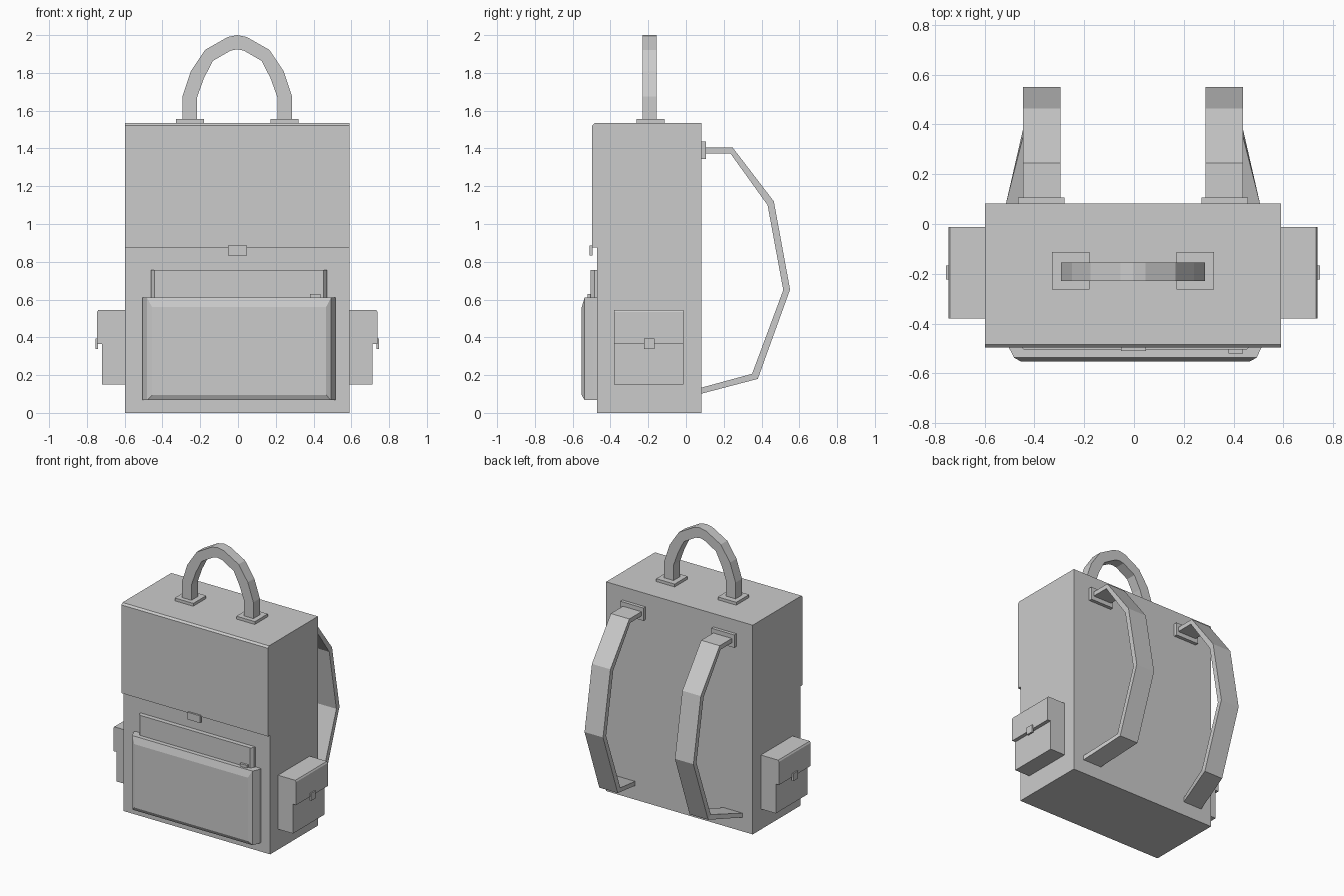
import bpy, bmesh

if "Cube" in bpy.data.objects:
    bpy.data.objects.remove(bpy.data.objects["Cube"])

CX = -0.004  # symmetry plane of the bag


def finish(name, bm):
    bmesh.ops.recalc_face_normals(bm, faces=bm.faces)
    me = bpy.data.meshes.new(name)
    bm.to_mesh(me)
    bm.free()
    ob = bpy.data.objects.new(name, me)
    bpy.context.collection.objects.link(ob)
    return ob


def loft(name, rings):
    """Skin matching closed rings of points and cap both ends."""
    bm = bmesh.new()
    rows = [[bm.verts.new(p) for p in ring] for ring in rings]
    n = len(rows[0])
    for a, b in zip(rows, rows[1:]):
        for i in range(n):
            j = (i + 1) % n
            bm.faces.new((a[i], a[j], b[j], b[i]))
    bm.faces.new(rows[0])
    bm.faces.new(rows[-1])
    return finish(name, bm)


def box(name, x, y, z):
    return loft(name, [[(x[0], y[0], k), (x[1], y[0], k), (x[1], y[1], k), (x[0], y[1], k)] for k in z])


def rect_xz(x0, x1, y, z0, z1):
    return [(x0, y, z0), (x1, y, z0), (x1, y, z1), (x0, y, z1)]


# Main body, with the overhanging front flap in its side profile
profile = [(0.082, 0), (0.082, 1.535), (-0.484, 1.535), (-0.497, 1.522),
           (-0.497, 0.875), (-0.471, 0.875), (-0.471, 0)]
loft("bag_body", [[(CX + s * 0.595, y, z) for y, z in profile] for s in (-1, 1)])

# Front flap clasp
box("flap_clasp", (-0.053, 0.048), (-0.51, -0.494), (0.833, 0.886))

# Front pocket with sloped edges, raised lip and zip pull
loft("front_pocket", [rect_xz(-0.506, 0.515, -0.465, 0.067, 0.61),
                      rect_xz(-0.506, 0.515, -0.49, 0.067, 0.61),
                      rect_xz(-0.482, 0.493, -0.537, 0.067, 0.61),
                      rect_xz(-0.455, 0.466, -0.552, 0.095, 0.56)])
loft("pocket_lip", [rect_xz(-0.46, 0.47, -0.465, 0.58, 0.757),
                    rect_xz(-0.46, 0.47, -0.485, 0.58, 0.757),
                    rect_xz(-0.443, 0.453, -0.505, 0.58, 0.757)])
box("zip_pull", (0.38, 0.437), (-0.521, -0.503), (0.6, 0.63))

# Carry handle: faceted arch, half profile mirrored
outer = [(0.29, 1.54), (0.29, 1.675), (0.245, 1.81), (0.17, 1.922), (0.05, 1.99), (0, 2.0)]
inner = [(0.213, 1.54), (0.213, 1.67), (0.177, 1.77), (0.13, 1.863), (0.035, 1.918), (0, 1.925)]
pairs = list(zip(outer, inner))
arch = [((-o[0], o[1]), (-i[0], i[1])) for o, i in pairs] + pairs[-2::-1]
y0, y1 = -0.23, -0.155
loft("carry_handle", [[(CX + o[0], y0, o[1]), (CX + o[0], y1, o[1]),
                       (CX + i[0], y1, i[1]), (CX + i[0], y0, i[1])] for o, i in arch])

# Strap side profile (y, z): outer and inner edge, plus outward shift at the lower end
strap = [((0.08, 1.406), (0.08, 1.374), 0), ((0.246, 1.406), (0.235, 1.374), 0),
         ((0.465, 1.12), (0.432, 1.1), 0), ((0.551, 0.653), (0.515, 0.65), 0),
         ((0.38, 0.18), (0.35, 0.207), 0), ((0.075, 0.1), (0.075, 0.132), 0.07)]

for side, s in (("left", -1), ("right", 1)):
    def X(v):
        return CX + s * v

    # Handle base plates
    box(side + "_handle_base", (X(0.175), X(0.325)), (-0.263, -0.113), (1.53, 1.556))

    # Shoulder straps and their anchor plates
    loft(side + "_shoulder_strap",
         [[(X(0.292 + d), *o), (X(0.442 + d), *o), (X(0.442 + d), *i), (X(0.292 + d), *i)]
          for o, i, d in strap])
    box(side + "_strap_anchor", (X(0.276), X(0.462)), (0.078, 0.106), (1.343, 1.437))

    # Side pockets with overhanging flap and clasp
    side_profile = [(0.59, 0.15), (0.716, 0.15), (0.716, 0.366), (0.742, 0.366),
                    (0.742, 0.535), (0.735, 0.546), (0.59, 0.546)]
    loft(side + "_side_pocket", [[(X(x), y, z) for x, z in side_profile] for y in (-0.38, -0.013)])
    box(side + "_pocket_clasp", (X(0.738), X(0.751)), (-0.222, -0.166), (0.338, 0.393))
